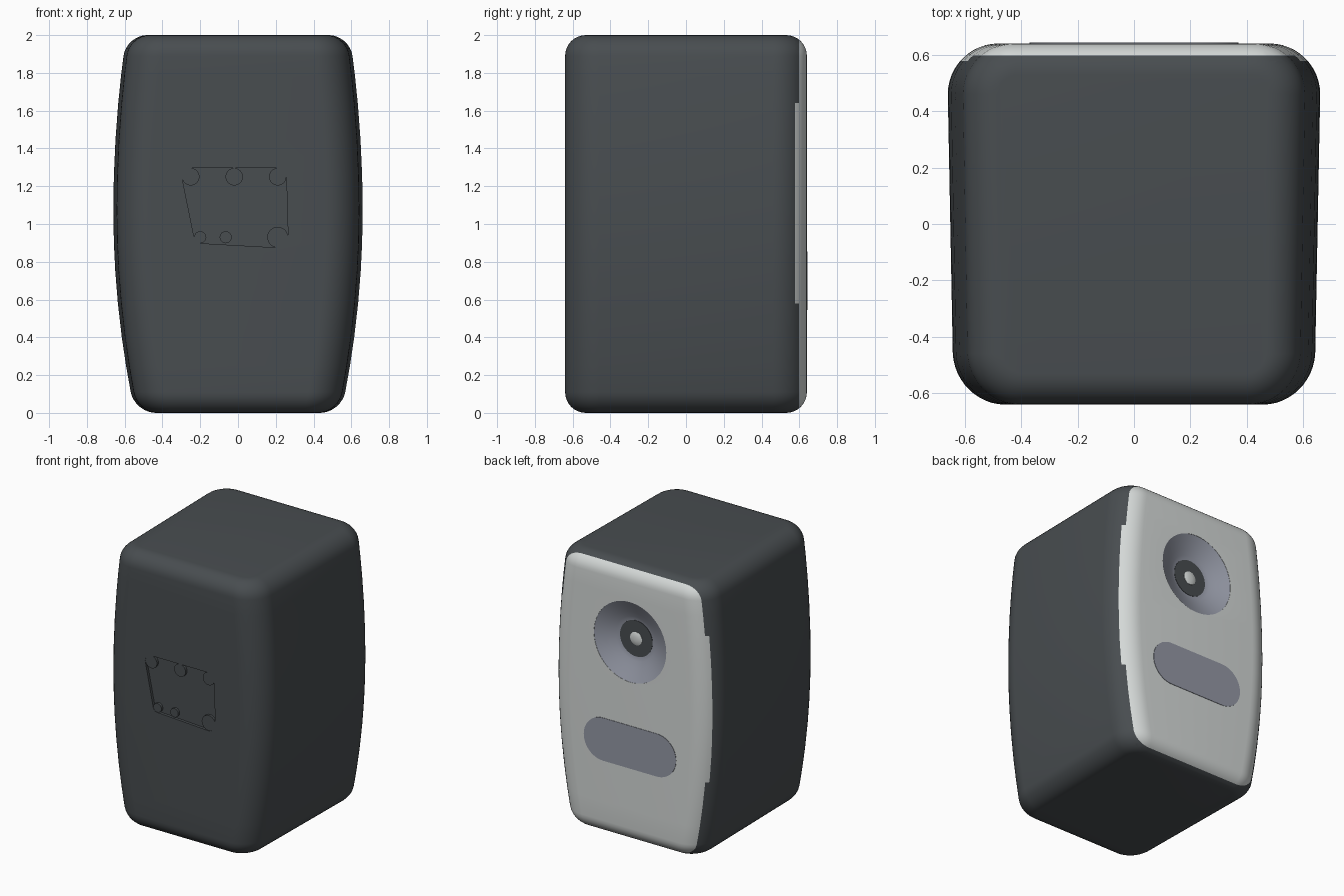
import bpy, bmesh, math
from mathutils import Vector

if "Cube" in bpy.data.objects:
    bpy.data.objects.remove(bpy.data.objects["Cube"])

def mat(name, c):
    m = bpy.data.materials.new(name)
    m.diffuse_color = (*c, 1)
    m.use_nodes = True
    m.node_tree.nodes["Principled BSDF"].inputs["Base Color"].default_value = m.diffuse_color
    return m

DARK = mat("charcoal", (0.065, 0.074, 0.080))
LIGHT = mat("light_grey", (0.66, 0.69, 0.68))
SLATE = mat("slate_grey", (0.296, 0.314, 0.376))

def finish(name, bm, mats, angle=35):
    bmesh.ops.recalc_face_normals(bm, faces=bm.faces[:])
    me = bpy.data.meshes.new(name)
    bm.to_mesh(me)
    bm.free()
    ob = bpy.data.objects.new(name, me)
    bpy.context.collection.objects.link(ob)
    for m in mats:
        me.materials.append(m)
    smooth(ob, angle)
    return ob

def smooth(ob, angle=35):
    bpy.ops.object.select_all(action='DESELECT')
    ob.select_set(True)
    bpy.context.view_layer.objects.active = ob
    bpy.ops.object.shade_smooth_by_angle(angle=math.radians(angle))

def loft(bm, rings):
    rows = [[bm.verts.new(p) for p in r] for r in rings]
    n = len(rows[0])
    for a, b in zip(rows, rows[1:]):
        for i in range(n):
            bm.faces.new((a[i], a[(i + 1) % n], b[(i + 1) % n], b[i]))
    bm.faces.new(rows[0])
    bm.faces.new(rows[-1])

def circle(cx, cz, r, n=48):
    return [(cx + r * math.cos(2 * math.pi * i / n), cz + r * math.sin(2 * math.pi * i / n)) for i in range(n)]

def prism(name, outline, y0, y1, m):
    bm = bmesh.new()
    loft(bm, [[(x, y, z) for x, z in outline] for y in (y0, y1)])
    return finish(name, bm, [m])

# Cabinet: rounded rectangles stacked in z, sides bulging, edges rounded
R, RC, HY = 0.11, 0.18, 0.64

def half_width(z):
    return 0.66 - (0.08 if z > 1.07 else 0.10) * (z - 1.07) ** 2

def ring(z, inset):
    hx, hy, rc = half_width(z) - inset, HY - inset, RC - inset
    pts = []
    for k, (sx, sy) in enumerate(((1, 1), (-1, 1), (-1, -1), (1, -1))):
        for j in range(13):
            a = math.pi / 2 * (k + j / 12)
            x = sx * (hx - rc) + rc * math.cos(a)
            y = sy * (hy - rc) + rc * math.sin(a)
            x *= 1 - 0.03 * (max(0, 0.2 - y) / 0.7) ** 2
            pts.append((x, y, z))
    return pts

levels = []
for i in range(9):
    t = math.pi / 2 * i / 8
    levels.append((R * (1 - math.cos(t)), R * (1 - math.sin(t))))
top = [(2 - z, d) for z, d in reversed(levels)]
middle = [(z, 0) for z in (0.25, 0.4, 0.58, 0.75, 0.9, 1.07, 1.25, 1.45, 1.64, 1.78)]
bm = bmesh.new()
loft(bm, [ring(z, d) for z, d in levels + middle + top])

# Light baffle colour: everything behind a cut line, slightly lower at mid height
for y in (0.577, 0.597):
    bmesh.ops.bisect_plane(bm, geom=bm.verts[:] + bm.edges[:] + bm.faces[:],
                           plane_co=(0, y, 0), plane_no=(0, 1, 0))
for f in bm.faces:
    c = f.calc_center_median()
    f.material_index = int(c.y > (0.577 if 0.58 < c.z < 1.64 else 0.597))
cabinet = finish("cabinet", bm, [DARK, LIGHT])

# Control recess outline: hull around the knobs and sockets
knobs = [(-0.25, 1.25, 0.046), (-0.02, 1.25, 0.046), (0.21, 1.25, 0.046),
         (-0.20, 0.93, 0.032), (-0.065, 0.93, 0.032), (0.21, 0.93, 0.055)]
bm = bmesh.new()
for x, z, r in knobs:
    for y in (-0.8, -0.62):
        for px, pz in circle(x, z, r, 24):
            bm.verts.new((px, y, pz))
res = bmesh.ops.convex_hull(bm, input=bm.verts[:])
bmesh.ops.delete(bm, geom=[v for v in bm.verts if not v.link_faces], context='VERTS')
recess = finish("recess_cutter", bm, [DARK])
TZ = 1.46
pocket = prism("waveguide_cutter", circle(0, TZ, 0.29, 64), 0.54, 0.8, LIGHT)

for cutter in (recess, pocket):
    mod = cabinet.modifiers.new("cut", 'BOOLEAN')
    mod.operation, mod.solver, mod.object = 'DIFFERENCE', 'EXACT', cutter
    bpy.context.view_layer.objects.active = cabinet
    bpy.ops.object.modifier_apply(modifier=mod.name)
    bpy.data.objects.remove(cutter)
smooth(cabinet)

# Knobs and sockets, nearly flush with the cabinet
for i, (x, z, r) in enumerate(knobs):
    prism(f"control_knob_{i + 1}", circle(x, z, r, 24), -0.637, -0.60, DARK)

# Tweeter: shallow dished horn, dark surround and light dome
profile = [(0.29, 0.638), (0.25, 0.618), (0.20, 0.594), (0.16, 0.577), (0.13, 0.567)]
bm = bmesh.new()
loft(bm, [[(x, y, z) for x, z in circle(0, TZ, r, 64)] for r, y in [(0.29, 0.55)] + profile])
finish("tweeter_waveguide", bm, [SLATE])
prism("tweeter_surround", circle(0, TZ, 0.13), 0.56, 0.570, DARK)
bm = bmesh.new()
loft(bm, [[(x, y, z) for x, z in circle(0, TZ, r, 32)]
          for r, y in ((0.048, 0.565), (0.048, 0.572), (0.035, 0.577), (0.015, 0.58))])
finish("tweeter_dome", bm, [LIGHT])

# Woofer slot: stadium shaped plate
outline = []
for s in (1, -1):
    for j in range(25):
        a = -math.pi / 2 + math.pi * j / 24
        outline.append((s * (0.215 + 0.155 * math.cos(a)), 0.70 + s * 0.155 * math.sin(a)))
prism("woofer_plate", outline, 0.635, 0.643, SLATE)
